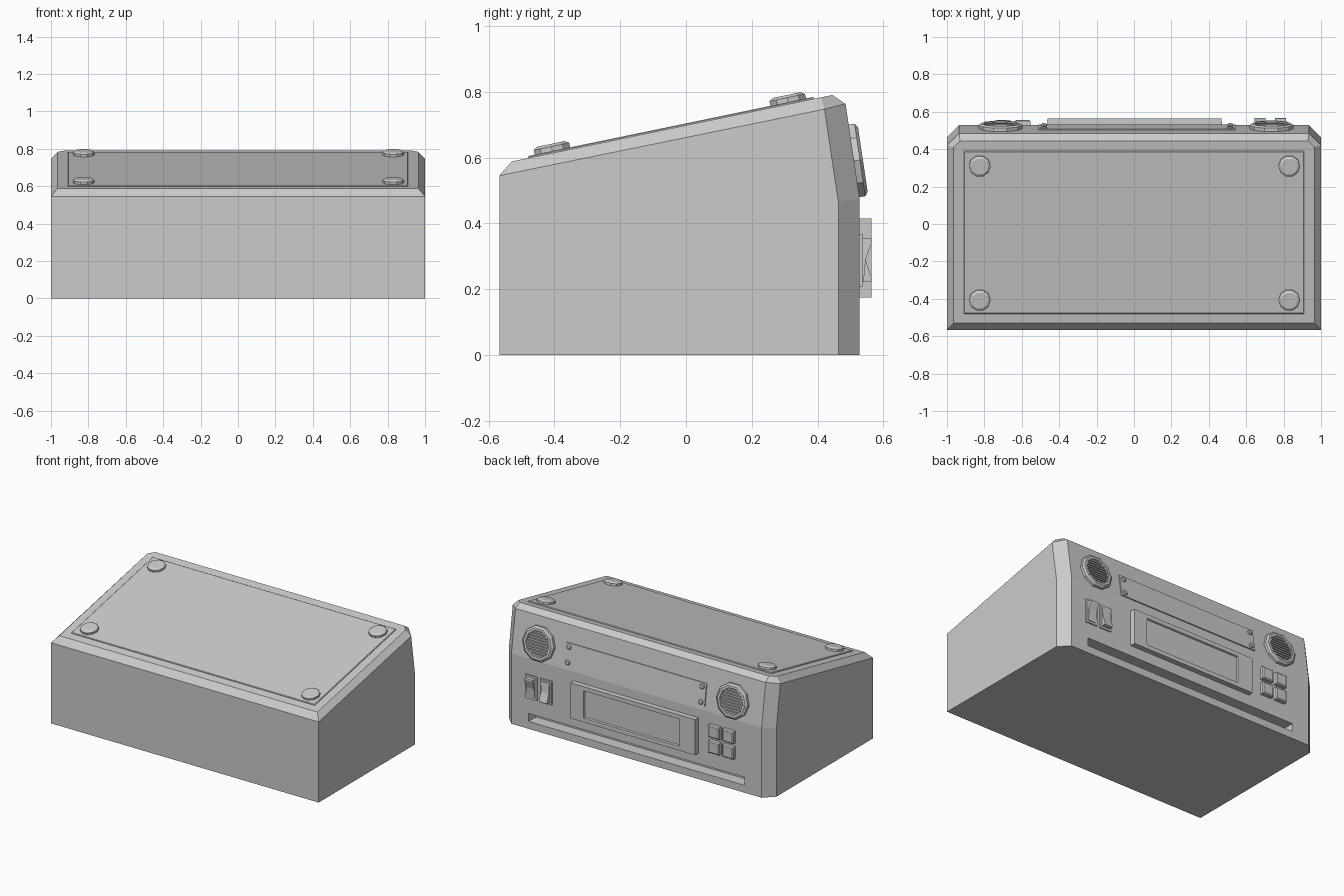
import bpy, bmesh, math
from mathutils import Matrix, Vector

if "Cube" in bpy.data.objects:
    bpy.data.objects.remove(bpy.data.objects["Cube"])


def finish(name, bm):
    bmesh.ops.recalc_face_normals(bm, faces=bm.faces)
    me = bpy.data.meshes.new(name)
    bm.to_mesh(me)
    bm.free()
    ob = bpy.data.objects.new(name, me)
    bpy.context.collection.objects.link(ob)
    return ob


def loft(name, frame, rings):
    """Skin a stack of rings (lists of local points), capping both ends."""
    bm = bmesh.new()
    loops = [[bm.verts.new(frame @ Vector(p)) for p in r] for r in rings]
    n = len(loops[0])
    for a, b in zip(loops, loops[1:]):
        for i in range(n):
            bm.faces.new((a[i], a[(i + 1) % n], b[(i + 1) % n], b[i]))
    bm.faces.new(loops[0])
    bm.faces.new(loops[-1])
    return finish(name, bm)


def ngon(n, r, h):
    return [(r * math.cos(2 * math.pi * i / n), r * math.sin(2 * math.pi * i / n), h) for i in range(n)]


def rect(hx, hv, h, cx=0, cv=0):
    return [(cx + sx * hx, cv + sv * hv, h) for sx, sv in ((-1, -1), (1, -1), (1, 1), (-1, 1))]


def back_frame(x, z, tilt=0.0):
    """Local x = world -x, local y = up the back face, local z = outwards."""
    y = 0.528 - max(0, z - 0.475) * math.tan(tilt)
    c, s = math.cos(tilt), math.sin(tilt)
    return Matrix(((-1, 0, 0, x), (0, -s, c, y), (0, c, s, z), (0, 0, 0, 1)))


TILT = math.atan2(0.043, 0.288)
SLOPE = math.atan2(0.202, 0.975)

# Wedge-shaped case with chamfered edges
half = [(1, -.567, 0), (1, .463, 0), (.935, .528, 0), (1, -.567, .545), (.965, -.53, .588),
        (1, .463, .465), (1, .421, .747), (.935, .528, .475), (.935, .485, .763),
        (.965, .41, .783), (.93, .445, .79)]
bm = bmesh.new()
for x, y, z in half:
    bm.verts.new((x, y, z))
    bm.verts.new((-x, y, z))
bmesh.ops.convex_hull(bm, input=bm.verts)
bmesh.ops.dissolve_limit(bm, angle_limit=math.radians(3), verts=bm.verts, edges=bm.edges)
case = finish("case", bm)

# Long slot cut low in the back
cutter = loft("slot_cutter", back_frame(0, .077), [rect(.808, .027, -.08), rect(.808, .027, .05)])
cutter.hide_render = True
mod = case.modifiers.new("slot", 'BOOLEAN')
mod.object = cutter
mod.operation = 'DIFFERENCE'
mod.solver = 'EXACT'
bpy.context.view_layer.objects.active = case
bpy.ops.object.modifier_apply(modifier="slot")
bpy.data.objects.remove(cutter)


# Raised lid plate and four round feet on the sloping top
def top_frame(x, y):
    z = .588 + (y + .53) * math.tan(SLOPE)
    return Matrix.Translation((x, y, z)) @ Matrix.Rotation(SLOPE, 4, 'X')


loft("lid_plate", top_frame(0, -.045), [rect(.91, .444, -.01), rect(.91, .444, .003), rect(.906, .44, .006)])
for x in (-.825, .83):
    for y in (-.405, .312):
        loft("foot", top_frame(x, y), [ngon(10, .058, 0), ngon(10, .058, .02), ngon(10, .045, .028)])

# Round speakers with slatted grilles
for x in (-.714, .735):
    f = back_frame(x, .59, TILT)
    loft("speaker_ring", f, [ngon(10, .117, -.005), ngon(10, .117, .018), ngon(10, .104, .027),
                             ngon(10, .088, .027), ngon(10, .084, .012)])
    for i in range(-4, 5):
        v = i * .018
        w = math.sqrt(.083 ** 2 - v * v)
        loft("grille_slat", f, [rect(w, .005, .011, cv=v), rect(w, .005, .022, cv=v)])

# Bolted plate between the speakers
f = back_frame(.016, .575, TILT)
loft("name_plate", f, [rect(.526, .075, -.005), rect(.526, .075, .007)])
for sx in (-1, 1):
    for sv in (-1, 1):
        m = f @ Matrix.Translation((sx * .498, sv * .05, 0))
        loft("plate_bolt", m, [ngon(8, .017, .005), ngon(8, .017, .012), ngon(8, .011, .017)])

# Display panel with a shallow recessed screen
loft("display_panel", back_frame(.003, .295),
     [rect(.468, .12, -.005), rect(.465, .12, .036), rect(.359, .092, .036, cx=-.008),
      rect(.355, .088, .026, cx=-.008)])

# Rocker switches, one up and one down
for x, d in ((.673, -1), (.783, 1)):
    f = back_frame(x, .288)
    loft("switch_housing", f, [rect(.044, .08, -.005), rect(.044, .08, .008)])
    side = [(-.066, .004), (.066, .004), (.066, .036), (.058, .038), (0, .018), (-.066, .012)]
    loft("switch_rocker", f, [[(s * .03, d * v, h) for v, h in side] for s in (-1, 1)])

# Two by two push buttons
for x in (-.595, -.70):
    for z in (.36, .255):
        loft("push_button", back_frame(x, z),
             [rect(.041, .041, -.005), rect(.041, .041, .022), rect(.034, .034, .029)])
